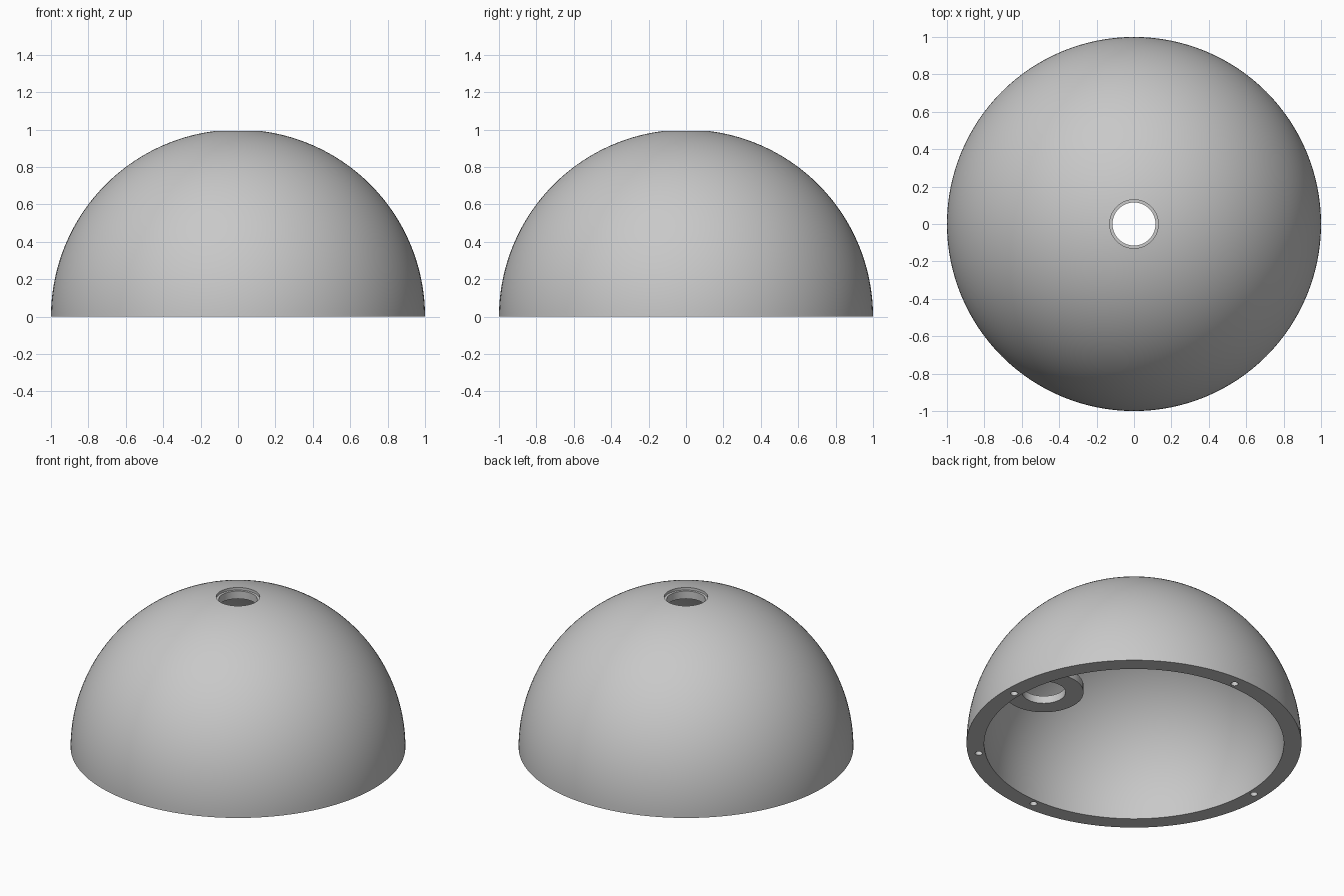
import bpy, bmesh, math

if "Cube" in bpy.data.objects:
    bpy.data.objects.remove(bpy.data.objects["Cube"], do_unlink=True)

grey = bpy.data.materials.new("plain_grey")
grey.use_nodes = True
COLOUR = (0.58, 0.58, 0.58, 1)
grey.diffuse_color = COLOUR
grey.node_tree.nodes["Principled BSDF"].inputs["Base Color"].default_value = COLOUR


def lathe(name, profile, segments, location=(0, 0, 0)):
    """Revolve a closed (radius, height) outline about the vertical axis."""
    bm = bmesh.new()
    rings = []
    for i in range(segments):
        a = math.tau * i / segments
        rings.append([bm.verts.new((r * math.cos(a), r * math.sin(a), z)) for r, z in profile])
    n = len(profile)
    for i, ring in enumerate(rings):
        after = rings[(i + 1) % segments]
        for j in range(n):
            k = (j + 1) % n
            bm.faces.new((ring[j], after[j], after[k], ring[k]))
    bmesh.ops.recalc_face_normals(bm, faces=bm.faces)
    mesh = bpy.data.meshes.new(name)
    bm.to_mesh(mesh)
    bm.free()
    obj = bpy.data.objects.new(name, mesh)
    obj.location = location
    bpy.context.collection.objects.link(obj)
    mesh.materials.append(grey)
    return obj


def arc(radius, centre_z, r_to, steps):
    """Points on a dome outline from its equator up to a ring radius."""
    end = math.acos(r_to / radius)
    angles = [end * i / steps for i in range(steps + 1)]
    return [(radius * math.cos(a), centre_z + radius * math.sin(a)) for a in angles]


def combine(target, other, operation):
    """Apply a boolean and discard the helper."""
    mod = target.modifiers.new(operation, "BOOLEAN")
    mod.operation, mod.object, mod.solver = operation, other, "EXACT"
    bpy.context.view_layer.objects.active = target
    bpy.ops.object.modifier_apply(modifier=mod.name)
    bpy.data.objects.remove(other, do_unlink=True)


# Hollow dome: stepped top opening, inner hemisphere raised on a short straight wall
HOLE, LEDGE, INNER, WALL_TOP = 0.115, 0.13, 0.895, 0.037
outside = arc(1.0, 0, LEDGE, 48)
inside = arc(INNER, WALL_TOP, HOLE, 44)
opening = [(LEDGE, 0.975), (HOLE, 0.975)]
dome = lathe("dome_shell", outside + opening + inside[::-1] + [(INNER, 0)], 128)

# Ring-shaped lug on the inner wall
lug = lathe("inner_lug", [(0.13, 0), (0.237, 0), (0.237, 0.05), (0.13, 0.05)], 64, (0.703, 0, 0.094))
combine(dome, lug, "UNION")

# Blind screw holes in the rim: four on the axes and one locating hole
for degrees in (0, 90, 180, 270, -47):
    a = math.radians(degrees)
    bpy.ops.mesh.primitive_cylinder_add(
        vertices=24, radius=0.022, depth=0.16,
        location=(0.934 * math.cos(a), 0.934 * math.sin(a), 0))
    cutter = bpy.context.object
    cutter.hide_render = True
    cutter.data.materials.append(grey)
    combine(dome, cutter, "DIFFERENCE")

# Smooth curves, crisp rims
bpy.ops.object.select_all(action="DESELECT")
dome.select_set(True)
bpy.context.view_layer.objects.active = dome
bpy.ops.object.shade_smooth_by_angle(angle=math.radians(30))
